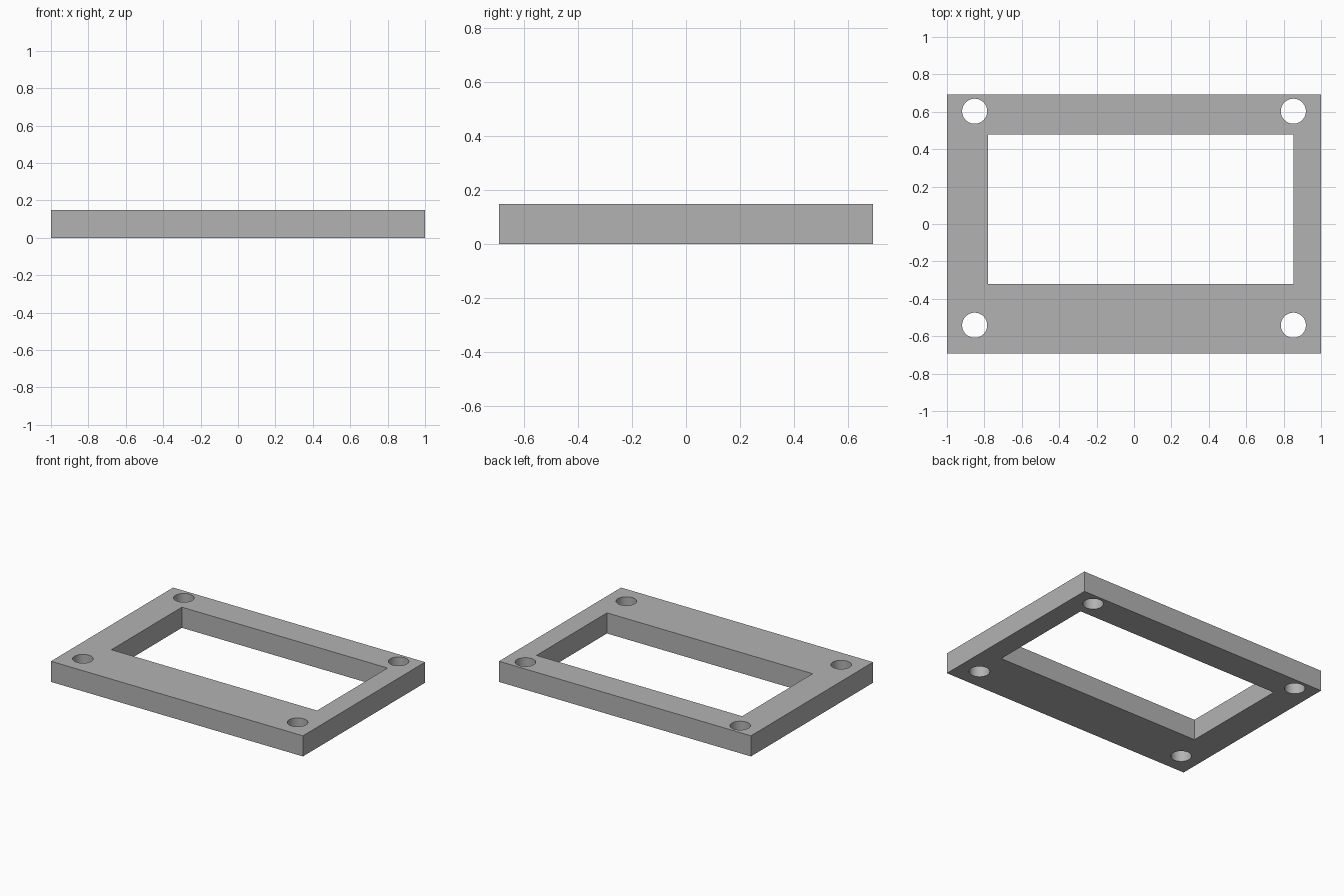
import bpy
import math

default = bpy.data.objects.get("Cube")
if default:
    bpy.data.objects.remove(default, do_unlink=True)

HEIGHT = 0.148
HALF_DEPTH = 0.692
HOLE_RADIUS = 0.067

grey = bpy.data.materials.new("plain grey")
grey.use_nodes = True
colour = (0.45, 0.45, 0.45, 1)
grey.diffuse_color = colour
grey.node_tree.nodes["Principled BSDF"].inputs["Base Color"].default_value = colour


def block(name, x0, x1, y0, y1, z0, z1):
    """Box spanning the given limits."""
    bpy.ops.mesh.primitive_cube_add(
        size=1, location=((x0 + x1) / 2, (y0 + y1) / 2, (z0 + z1) / 2))
    obj = bpy.context.object
    obj.name = name
    obj.scale = (x1 - x0, y1 - y0, z1 - z0)
    bpy.ops.object.transform_apply(location=False, rotation=False, scale=True)
    obj.data.materials.append(grey)
    return obj


def cut(target, cutter):
    """Subtract the cutter and remove it."""
    mod = target.modifiers.new("cut", "BOOLEAN")
    mod.operation = "DIFFERENCE"
    mod.solver = "EXACT"
    mod.object = cutter
    bpy.ops.object.select_all(action="DESELECT")
    bpy.context.view_layer.objects.active = target
    target.select_set(True)
    bpy.ops.object.modifier_apply(modifier=mod.name)
    bpy.data.objects.remove(cutter, do_unlink=True)


# Flat rectangular frame with an off-centre window
frame = block("mounting_frame", -1, 1, -HALF_DEPTH, HALF_DEPTH, 0, HEIGHT)
cut(frame, block("window_cutter", -0.78, 0.852, -0.321, 0.478, -0.1, HEIGHT + 0.1))

# Four round screw holes
for x in (-0.852, 0.852):
    for y in (-0.541, 0.603):
        bpy.ops.mesh.primitive_cylinder_add(
            vertices=48, radius=HOLE_RADIUS, depth=0.5, location=(x, y, HEIGHT / 2))
        hole = bpy.context.object
        hole.name = "hole_cutter"
        hole.data.materials.append(grey)
        cut(frame, hole)

# Smooth hole walls, sharp corners
bpy.ops.object.shade_smooth_by_angle(angle=math.radians(30))
